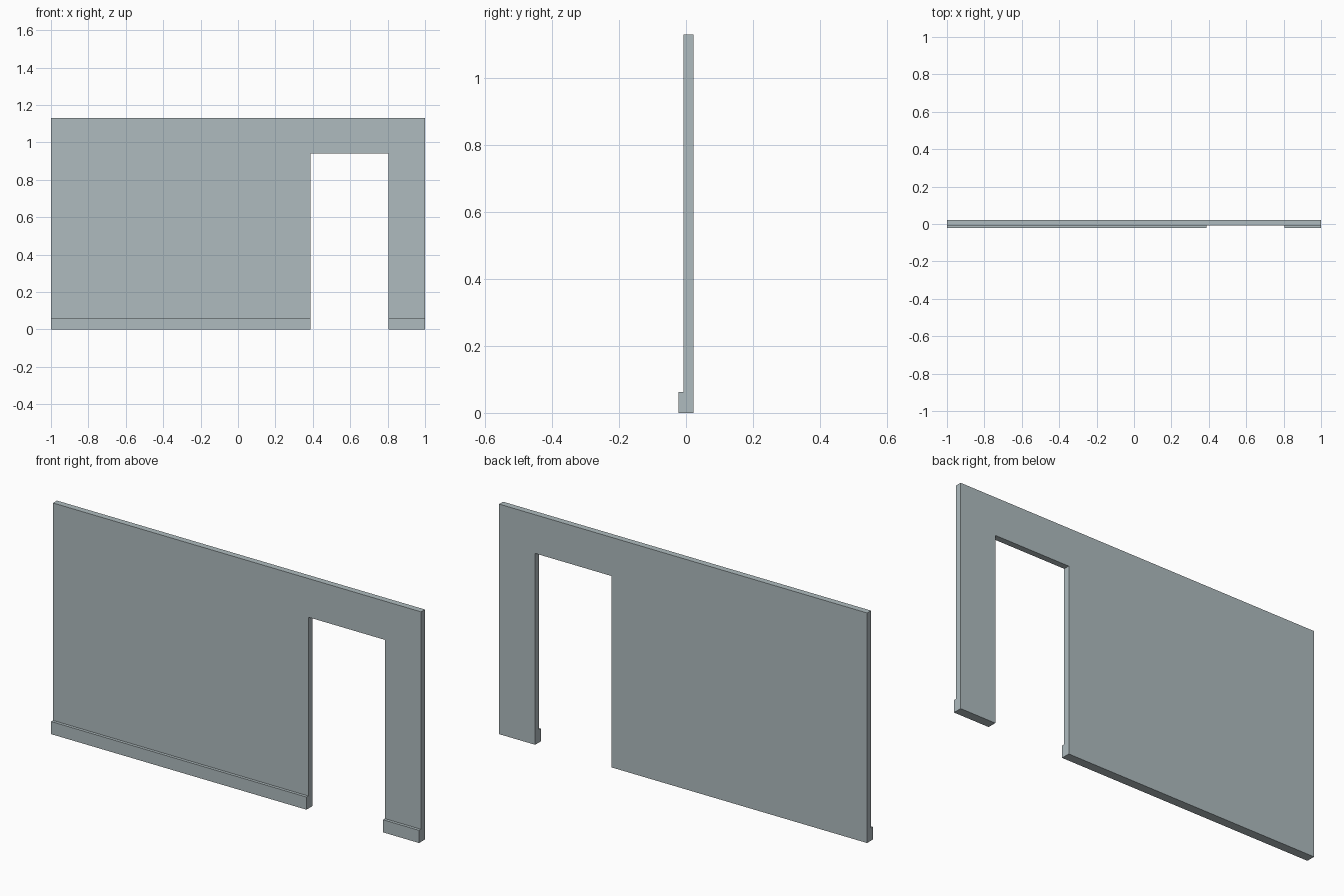
import bpy, bmesh

if "Cube" in bpy.data.objects:
    bpy.data.objects.remove(bpy.data.objects["Cube"])

# Flat grey wall colour
grey = bpy.data.materials.new("pale_grey")
grey.diffuse_color = (0.43, 0.50, 0.52, 1)
grey.use_nodes = True
grey.node_tree.nodes["Principled BSDF"].inputs["Base Color"].default_value = grey.diffuse_color

LEFT, RIGHT, TOP = -1.0, 1.0, 1.13
DOOR_L, DOOR_R, DOOR_TOP = 0.388, 0.804, 0.94
BACK, FACE, SKIRT = 0.0225, -0.008, -0.0225


def extrude_profile(name, points, y0, y1):
    """Extrude an x-z outline from y0 to y1."""
    bm = bmesh.new()
    face = bm.faces.new([bm.verts.new((x, y0, z)) for x, z in points])
    new = bmesh.ops.extrude_face_region(bm, geom=[face])["geom"]
    verts = [g for g in new if isinstance(g, bmesh.types.BMVert)]
    bmesh.ops.translate(bm, vec=(0, y1 - y0, 0), verts=verts)
    bmesh.ops.recalc_face_normals(bm, faces=bm.faces)
    mesh = bpy.data.meshes.new(name)
    bm.to_mesh(mesh)
    bm.free()
    mesh.materials.append(grey)
    obj = bpy.data.objects.new(name, mesh)
    bpy.context.collection.objects.link(obj)
    return obj


# Wall panel with the doorway in its outline
extrude_profile("wall", [
    (LEFT, 0), (DOOR_L, 0), (DOOR_L, DOOR_TOP), (DOOR_R, DOOR_TOP),
    (DOOR_R, 0), (RIGHT, 0), (RIGHT, TOP), (LEFT, TOP)], FACE, BACK)

# Skirting boards on either side of the doorway
for name, x0, x1 in (("skirting_left", LEFT, DOOR_L),
                     ("skirting_right", DOOR_R, RIGHT)):
    extrude_profile(name, [(x0, 0), (x1, 0), (x1, 0.062), (x0, 0.062)],
                    SKIRT, FACE)
